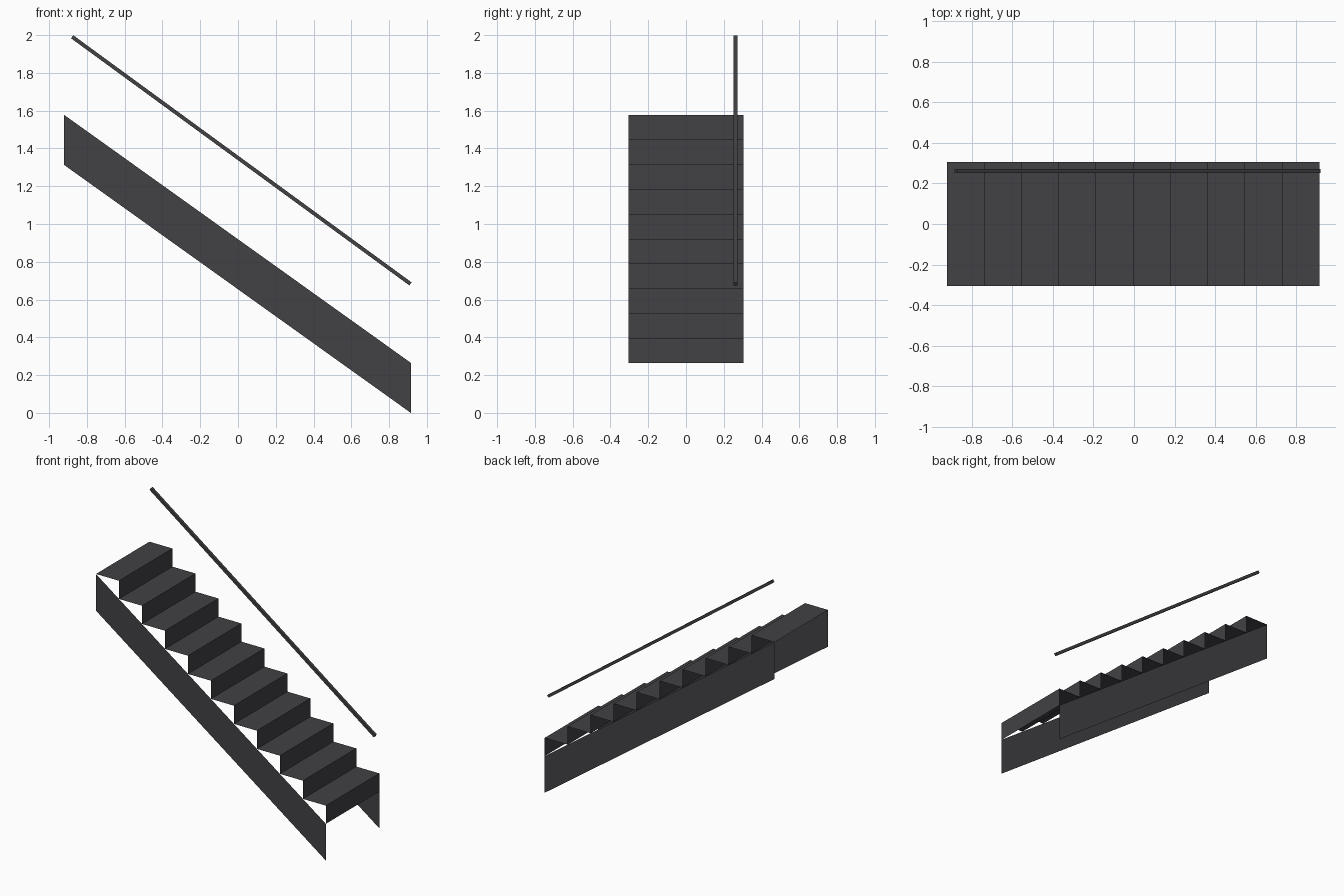
import bpy
from mathutils import Vector

cube = bpy.data.objects.get("Cube")
if cube:
    bpy.data.objects.remove(cube, do_unlink=True)

STEPS = 10
X_TOP, X_LOW = -0.921, 0.915       # ends of the flight
Z_TOP, Z_LOW = 1.578, 0.265        # upper edge of the side panels
HALF_WIDTH = 0.305
PANEL_HEIGHT = 0.265
RUN = (X_LOW - X_TOP) / STEPS
RISE = (Z_TOP - Z_LOW) / STEPS

charcoal = bpy.data.materials.new("charcoal")
charcoal.use_nodes = True
COLOUR = (0.054, 0.053, 0.059, 1)
charcoal.diffuse_color = COLOUR
charcoal.node_tree.nodes["Principled BSDF"].inputs["Base Color"].default_value = COLOUR


def add_mesh(name, verts, faces):
    mesh = bpy.data.meshes.new(name)
    mesh.from_pydata(verts, [], faces)
    mesh.materials.append(charcoal)
    obj = bpy.data.objects.new(name, mesh)
    bpy.context.collection.objects.link(obj)
    return obj


# Folded sheet of treads and risers, swept across the width
profile = [(X_TOP, Z_TOP)]
for i in range(STEPS):
    x, z = X_TOP + (i + 1) * RUN, Z_TOP - i * RISE
    profile += [(x, z), (x, z - RISE)]
verts = [(x, y, z) for x, z in profile for y in (-HALF_WIDTH, HALF_WIDTH)]
faces = [(2 * i, 2 * i + 2, 2 * i + 3, 2 * i + 1) for i in range(len(profile) - 1)]
add_mesh("steps", verts, faces)

# Thin sloping side panels
for name, y in (("front_side_panel", -HALF_WIDTH), ("back_side_panel", HALF_WIDTH)):
    corners = [(X_TOP, y, Z_TOP - PANEL_HEIGHT), (X_LOW, y, Z_LOW - PANEL_HEIGHT),
               (X_LOW, y, Z_LOW), (X_TOP, y, Z_TOP)]
    add_mesh(name, corners, [(0, 1, 2, 3) if y < 0 else (3, 2, 1, 0)])

# Square handrail following the slope
start, end = Vector((-0.878, 0.262, 1.991)), Vector((0.913, 0.262, 0.683))
along = end - start
bpy.ops.mesh.primitive_cube_add(size=1, location=(start + end) / 2)
rail = bpy.context.object
rail.name = "handrail"
rail.scale = (along.length, 0.02, 0.02)
rail.rotation_euler = along.to_track_quat('X', 'Z').to_euler()
rail.data.materials.append(charcoal)
